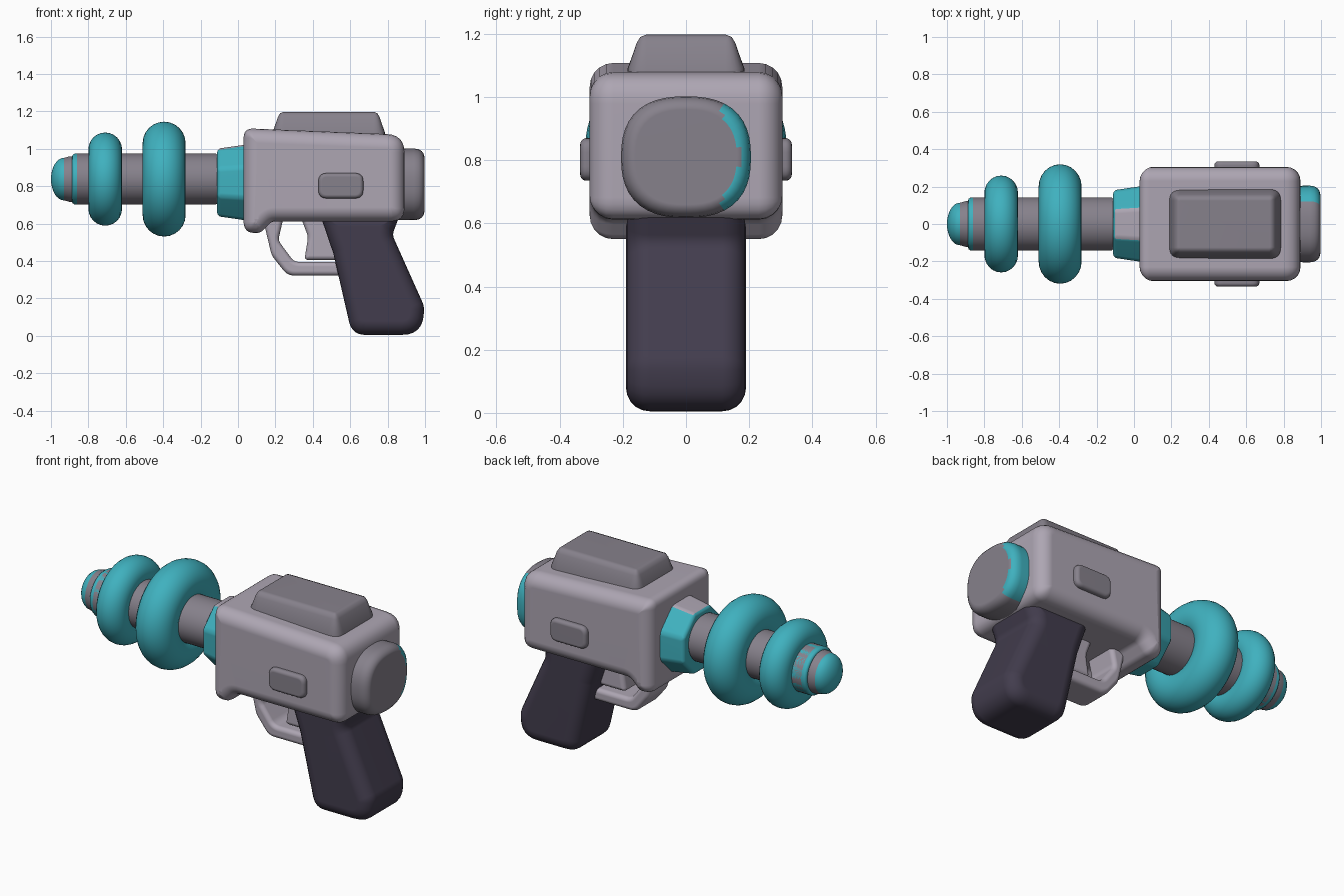
import bpy, bmesh, math
from mathutils import Vector

if "Cube" in bpy.data.objects:
    bpy.data.objects.remove(bpy.data.objects["Cube"])


def material(name, rgb):
    m = bpy.data.materials.new(name)
    m.use_nodes = True
    m.diffuse_color = (*rgb, 1)
    m.node_tree.nodes["Principled BSDF"].inputs["Base Color"].default_value = (*rgb, 1)
    return m


LIGHT = material("pale mauve grey", (0.42, 0.38, 0.45))
GREY = material("warm grey", (0.24, 0.22, 0.26))
TEAL = material("teal", (0.05, 0.44, 0.52))
DARK = material("dark plum", (0.055, 0.046, 0.075))


def finish(ob, mats, rule=None):
    """Assign materials, optionally by a rule on the face, and smooth."""
    for m in mats:
        ob.data.materials.append(m)
    if rule:
        for p in ob.data.polygons:
            p.material_index = int(rule(p))
    bpy.ops.object.select_all(action="DESELECT")
    ob.select_set(True)
    bpy.context.view_layer.objects.active = ob
    bpy.ops.object.shade_smooth_by_angle(angle=math.radians(40))
    wn = ob.modifiers.new("weighted normals", "WEIGHTED_NORMAL")
    wn.keep_sharp = True
    return ob


def loft(name, rings, mats, rule=None, bevel=0):
    """Skin a list of closed rings and cap both ends."""
    bm = bmesh.new()
    rows = [[bm.verts.new(p) for p in ring] for ring in rings]
    n = len(rows[0])
    for a, b in zip(rows, rows[1:]):
        for i in range(n):
            j = (i + 1) % n
            bm.faces.new((a[i], a[j], b[j], b[i]))
    bm.faces.new(rows[0])
    bm.faces.new(rows[-1])
    bmesh.ops.recalc_face_normals(bm, faces=bm.faces)
    if bevel:
        bmesh.ops.bevel(bm, geom=bm.edges[:], offset=bevel, segments=3,
                        profile=0.5, affect="EDGES")
    me = bpy.data.meshes.new(name)
    bm.to_mesh(me)
    bm.free()
    ob = bpy.data.objects.new(name, me)
    bpy.context.collection.objects.link(ob)
    return finish(ob, mats, rule)


def outline(corners, d, steps=6):
    """Inset a counter-clockwise polygon of (a, b, radius) by d and fillet it."""
    pts = [Vector(c[:2]) for c in corners]
    n = len(pts)
    dirs = [(pts[(i + 1) % n] - pts[i]).normalized() for i in range(n)]
    out = []
    for i, p in enumerate(pts):
        e1, e2 = dirs[i - 1], dirs[i]
        n1, n2 = Vector((-e1.y, e1.x)), Vector((-e2.y, e2.x))
        q = p + (n1 + n2) * d / (1 + n1.dot(n2))
        convex = e1.x * e2.y - e1.y * e2.x > 0
        r = max(corners[i][2] + (-d if convex else d), 0.004)
        t = r / math.tan((-e1).angle(e2) / 2)
        a, b = q - e1 * t, q + e2 * t
        for k in range(steps + 1):
            s = k / steps
            out.append(a * (1 - s) ** 2 + q * 2 * s * (1 - s) + b * s * s)
    return out


def slab(name, corners, half, bevel, mat):
    """Side profile extruded across y with rounded rims."""
    side = []
    for k in range(6):
        a = k * math.pi / 10
        side.append((bevel * (1 - math.sin(a)), half - bevel * (1 - math.cos(a))))
    rims = side + [(d, -h) for d, h in reversed(side)]
    return loft(name, [[(p.x, h, p.y) for p in outline(corners, d)] for d, h in rims], [mat])


def turned(name, profile, z, mats, rule=None, n=48, power=2, ysc=1, bevel=0):
    """Rings of (x, radius) along the barrel axis; power > 2 squares them off."""
    rings = []
    for x, r in profile:
        ring = []
        for i in range(n):
            a = (i + 0.5) * math.tau / n
            c, s = math.cos(a), math.sin(a)
            k = r / (abs(c) ** power + abs(s) ** power) ** (1 / power)
            ring.append((x, k * c * ysc, z + k * s))
        rings.append(ring)
    return loft(name, rings, mats, rule, bevel)


# Main housing with a lip under its front end
slab("body", [(0.03, 0.55, 0.06), (0.12, 0.55, 0.05), (0.18, 0.612, 0.05),
              (0.89, 0.612, 0.07), (0.89, 1.075, 0.1), (0.03, 1.11, 0.05)],
     0.305, 0.075, LIGHT)

# Raised block on top, tapering upward
base = [(0.185, -0.185, 0.06), (0.785, -0.185, 0.06),
        (0.785, 0.185, 0.06), (0.185, 0.185, 0.06)]
levels = [(0, 1.04), (0, 1.09), (0.02, 1.145), (0.028, 1.17), (0.04, 1.19), (0.06, 1.198)]
loft("top_block", [[(p.x, p.y, h) for p in outline(base, d)] for d, h in levels], [GREY])

# Side buttons, one piece running through the housing
slab("side_buttons", [(0.43, 0.735, 0.045), (0.67, 0.735, 0.045),
                      (0.67, 0.87, 0.045), (0.43, 0.87, 0.045)], 0.335, 0.02, GREY)

# Grip, trigger and guard
slab("grip", [(0.61, 0.005, 0.09), (0.99, 0.005, 0.12), (0.995, 0.16, 0.1),
              (0.825, 0.54, 0.06), (0.87, 0.66, 0.01), (0.435, 0.66, 0.01),
              (0.51, 0.44, 0.1)], 0.19, 0.075, DARK)
slab("trigger_guard", [(0.13, 0.64, 0.01), (0.18, 0.43, 0.1), (0.265, 0.322, 0.08),
                       (0.56, 0.322, 0.01), (0.56, 0.395, 0.01), (0.30, 0.395, 0.06),
                       (0.215, 0.51, 0.05), (0.245, 0.64, 0.01)], 0.1, 0.025, LIGHT)
slab("trigger", [(0.355, 0.405, 0.02), (0.54, 0.405, 0.01), (0.54, 0.65, 0.01),
                 (0.33, 0.65, 0.01), (0.375, 0.53, 0.08)], 0.07, 0.025, LIGHT)

# Rear cap with a teal rim on one side
turned("rear_cap", [(0.84, 0.19), (0.94, 0.192), (0.965, 0.188), (0.982, 0.178),
                    (0.992, 0.165), (0.996, 0.15)], 0.81, [GREY, TEAL],
       rule=lambda p: p.center.y > 0.11 and
       math.hypot(p.center.y / 1.06, p.center.z - 0.81) > 0.16,
       power=2.5, ysc=1.07)

# Octagonal collar with a pale top facet
turned("collar", [(-0.112, 0.195), (0.06, 0.222)], 0.82, [TEAL, LIGHT],
       rule=lambda p: p.normal.z > 0.85 and abs(p.center.y) < 0.1, n=8, bevel=0.02)

# Barrel, muzzle ring and domed tip
AXIS = 0.838
turned("barrel", [(-0.86, 0.137), (-0.12, 0.137), (-0.108, 0.128), (-0.1, 0.128)],
       AXIS, [GREY], ysc=1.04)
turned("muzzle_ring", [(-0.888, 0.12), (-0.884, 0.13), (-0.873, 0.137), (-0.78, 0.137)],
       AXIS, [TEAL], ysc=1.04)
dome = [(-0.93 - 0.07 * math.sin(k * math.pi / 16), 0.114 * math.cos(k * math.pi / 16))
        for k in range(8)] + [(-1.0, 0.003)]
turned("muzzle_tip", [(-0.86, 0.122), (-0.9, 0.122)] + dome, AXIS, [GREY, TEAL],
       rule=lambda p: p.center.x < -0.93)

# Energy rings around the barrel
for name, x, outer, minor in (("large_ring", -0.395, 0.307, 0.115),
                              ("small_ring", -0.71, 0.249, 0.09)):
    bpy.ops.mesh.primitive_torus_add(
        major_segments=64, minor_segments=24, major_radius=outer - minor,
        minor_radius=minor, location=(x, 0, AXIS), rotation=(0, math.pi / 2, 0))
    ring = bpy.context.object
    ring.name = name
    ring.scale.y = 1.04
    finish(ring, [TEAL])
